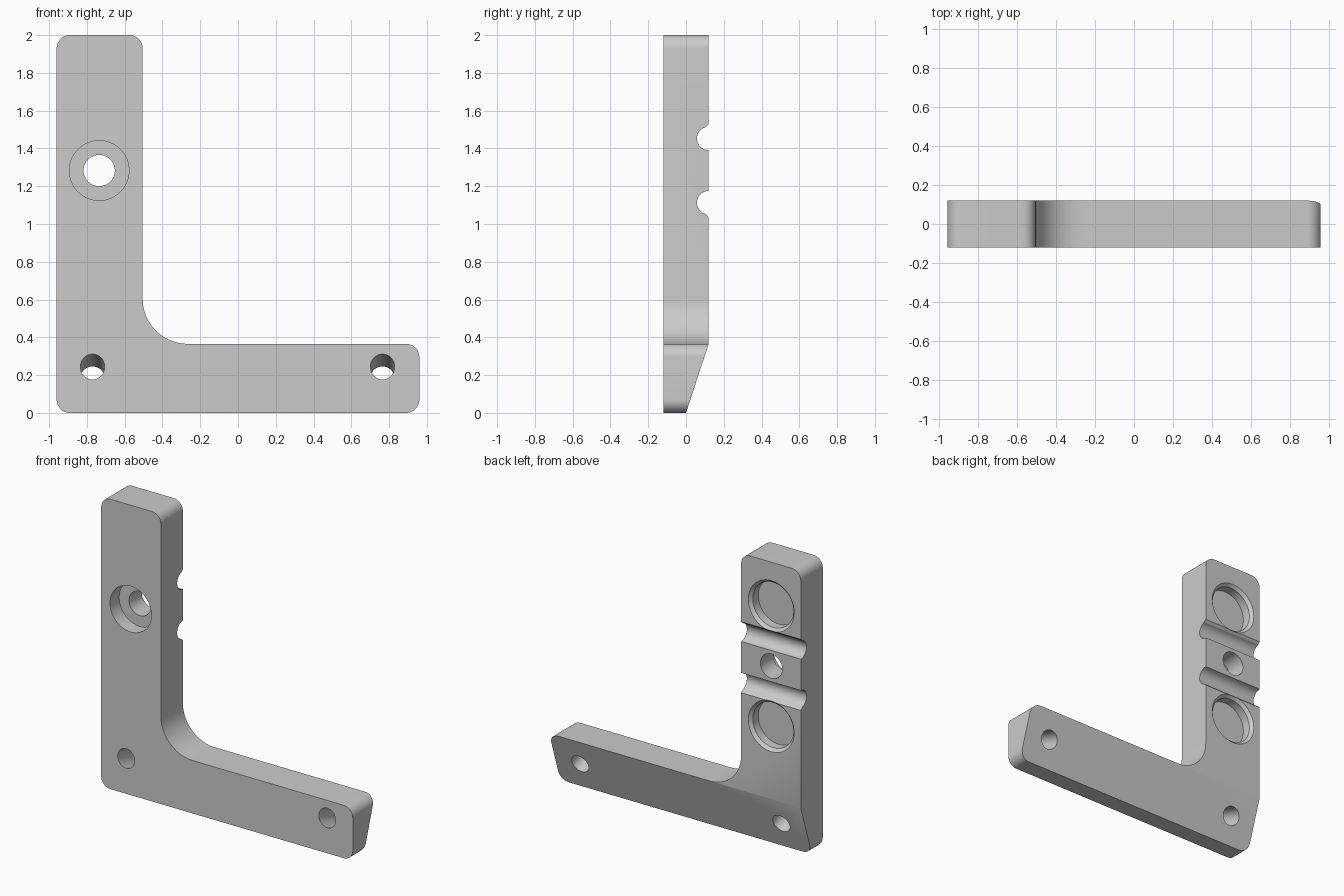
import bpy, bmesh, math
from mathutils import Vector, Matrix

if "Cube" in bpy.data.objects:
    bpy.data.objects.remove(bpy.data.objects["Cube"], do_unlink=True)

HALF = 0.12           # half thickness of the bracket
ARM_TOP = 0.365       # top of the foot, where the back slope starts
HOLE_X, HOLE_Z = -0.735, 1.283

grey = bpy.data.materials.new("plain grey")
grey.use_nodes = True
grey.diffuse_color = (0.6, 0.6, 0.6, 1)
grey.node_tree.nodes["Principled BSDF"].inputs["Base Color"].default_value = (0.6, 0.6, 0.6, 1)


def rounded(corners, steps=12):
    """Round each (u, v, radius) right-angle corner of an outline."""
    points = []
    for i, (u, v, r) in enumerate(corners):
        p = Vector((u, v))
        a = (Vector(corners[i - 1][:2]) - p).normalized() * r
        b = (Vector(corners[(i + 1) % len(corners)][:2]) - p).normalized() * r
        for k in range(steps + 1):
            t = k / steps * math.pi / 2
            points.append(p + a * (1 - math.sin(t)) + b * (1 - math.cos(t)))
    return points


def prism(name, points, place, start, vector):
    """Extrude an outline; place maps (u, v, depth) to a 3D position."""
    bm = bmesh.new()
    face = bm.faces.new([bm.verts.new(place(u, v, start)) for u, v in points])
    new = bmesh.ops.extrude_face_region(bm, geom=[face])["geom"]
    bmesh.ops.translate(bm, vec=vector, verts=[g for g in new if isinstance(g, bmesh.types.BMVert)])
    bmesh.ops.recalc_face_normals(bm, faces=bm.faces)
    return finish(name, bm)


def finish(name, bm):
    mesh = bpy.data.meshes.new(name)
    bm.to_mesh(mesh)
    bm.free()
    mesh.materials.append(grey)
    obj = bpy.data.objects.new(name, mesh)
    bpy.context.collection.objects.link(obj)
    return obj


def drill(name, centre, axis, length, r1, r2=None):
    """Cylinder or cone running from centre along axis."""
    bm = bmesh.new()
    axis = Vector(axis).normalized()
    matrix = Matrix.Translation(Vector(centre) + axis * length / 2) @ axis.to_track_quat("Z", "Y").to_matrix().to_4x4()
    bmesh.ops.create_cone(bm, cap_ends=True, segments=64, radius1=r1,
                          radius2=r1 if r2 is None else r2, depth=length, matrix=matrix)
    return finish(name, bm)


# L-shaped body with rounded corners and a large inner fillet
outline = rounded([(-0.96, 0, 0.07), (0.96, 0, 0.07), (0.96, ARM_TOP, 0.07),
                   (-0.505, ARM_TOP, 0.24), (-0.505, 2, 0.07), (-0.96, 2, 0.07)])
bracket = prism("bracket", outline, lambda u, v, d: (u, d, v), -HALF, (0, 2 * HALF, 0))

# Sloped lower back
across = lambda u, v, d: (d, u, v)
run = HALF / ARM_TOP
cutters = [prism("slope_cutter", [(-0.1 * run, -0.1), (HALF, ARM_TOP), (0.3, ARM_TOP), (0.3, -0.1)],
                 across, -1.1, (2.2, 0, 0))]

# Two mirrored grooves across the back, each with a small bevelled lip
for side in (1, -1):
    mid, r = 0.17, 0.062
    arc = [(HALF - r * math.sin(k * math.pi / 24), mid - r * math.cos(k * math.pi / 24)) for k in range(23)]
    shape = [(0.2, mid - r)] + arc + [(HALF, 0.245), (0.2, 0.245)]
    cutters.append(prism("groove_cutter", [(y, HOLE_Z + side * z) for y, z in shape],
                         across, -1.1, (0.8, 0, 0)))

# Round pockets with chamfered rims on the back
for side in (1, -1):
    z = HOLE_Z + side * 0.415
    cutters.append(drill("pocket_cutter", (HOLE_X, 0.04, z), (0, 1, 0), 0.2, 0.155))
    cutters.append(drill("rim_cutter", (HOLE_X, HALF - 0.02, z), (0, 1, 0), 0.04, 0.155, 0.195))

# Counterbored bolt hole
cutters.append(drill("bolt_cutter", (HOLE_X, -0.3, HOLE_Z), (0, 1, 0), 0.6, 0.083))
cutters.append(drill("counterbore_cutter", (HOLE_X, -0.3, HOLE_Z), (0, 1, 0), 0.28, 0.158))

# Screw holes square to the sloped back
slant = Vector((0, 1, -run)).normalized()
for x in (-0.77, 0.765):
    cutters.append(drill("screw_cutter", Vector((x, -HALF, 0.244)) - slant * 0.2, slant, 0.6, 0.064))

# Cut everything out of the body
bpy.context.view_layer.objects.active = bracket
bracket.select_set(True)
for cutter in cutters:
    cutter.hide_render = True
    cut = bracket.modifiers.new(cutter.name, "BOOLEAN")
    cut.operation, cut.solver, cut.object = "DIFFERENCE", "EXACT", cutter
    bpy.ops.object.modifier_apply(modifier=cut.name)
    bpy.data.objects.remove(cutter, do_unlink=True)

bpy.ops.object.shade_smooth_by_angle(angle=math.radians(20))
